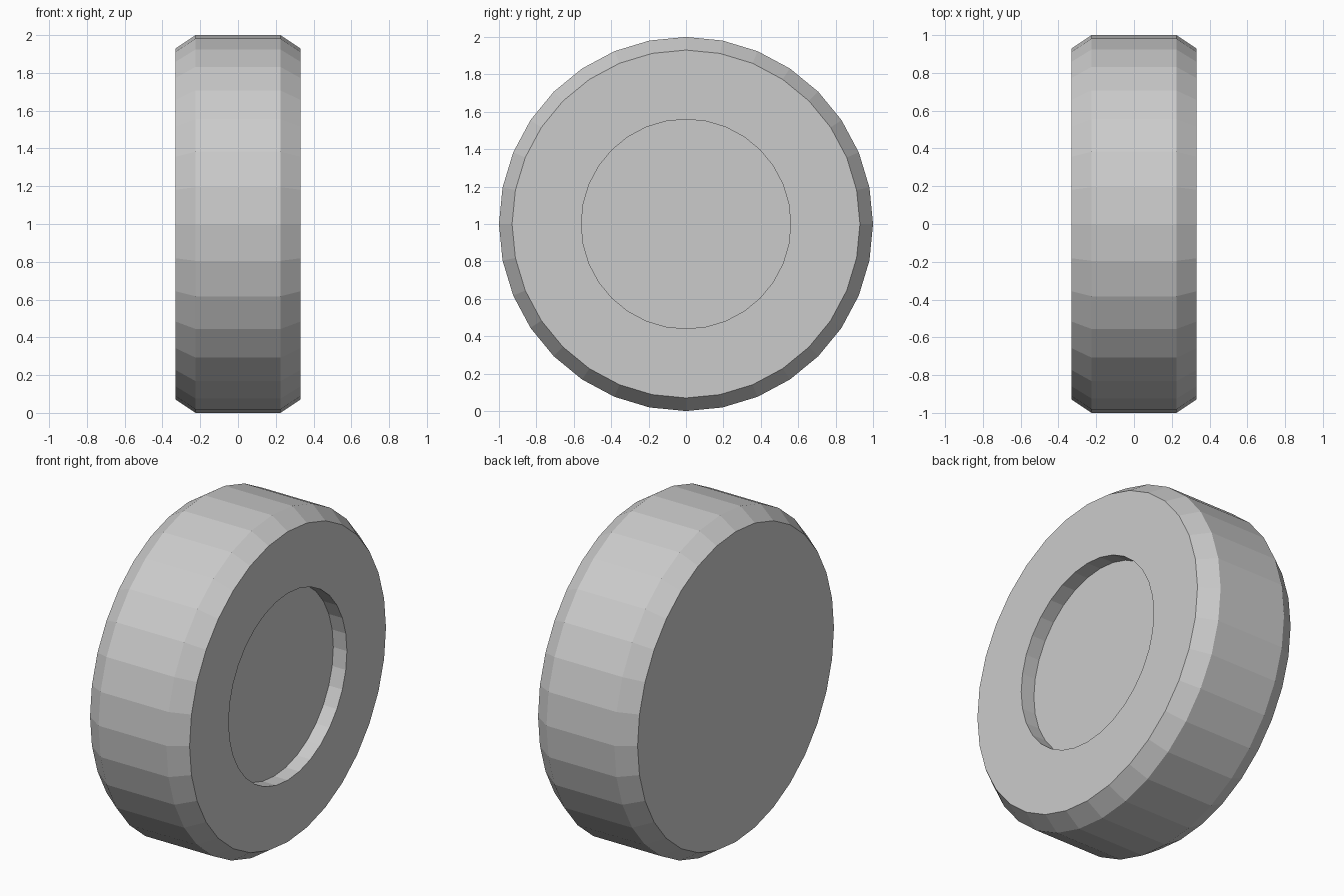
import bpy
import bmesh
from math import cos, sin, tau

cube = bpy.data.objects.get("Cube")
if cube:
    bpy.data.objects.remove(cube, do_unlink=True)

SIDES = 32

grey = bpy.data.materials.new("plain_grey")
grey.use_nodes = True
colour = (0.6, 0.6, 0.6, 1)
grey.diffuse_color = colour
grey.node_tree.nodes["Principled BSDF"].inputs["Base Color"].default_value = colour


def lathe_x(name, profile, material):
    """Spin (x, radius) points about the x axis and cap both ends."""
    bm = bmesh.new()
    rings = []
    for x, r in profile:
        rings.append([bm.verts.new((x, r * cos(tau * i / SIDES), 1 + r * sin(tau * i / SIDES)))
                      for i in range(SIDES)])
    for a, b in zip(rings, rings[1:]):
        for i in range(SIDES):
            j = (i + 1) % SIDES
            bm.faces.new((a[i], a[j], b[j], b[i]))
    bm.faces.new(rings[0])
    bm.faces.new(rings[-1])
    bmesh.ops.recalc_face_normals(bm, faces=bm.faces)
    mesh = bpy.data.meshes.new(name)
    bm.to_mesh(mesh)
    bm.free()
    mesh.materials.append(material)
    obj = bpy.data.objects.new(name, mesh)
    bpy.context.collection.objects.link(obj)
    return obj


# Chamfered wheel: plain inner side at -x, round hub recess at +x
lathe_x("wheel", [(-0.33, 0.93), (-0.225, 1.0), (0.225, 1.0),
                  (0.33, 0.93), (0.33, 0.56), (0.24, 0.56)], grey)
